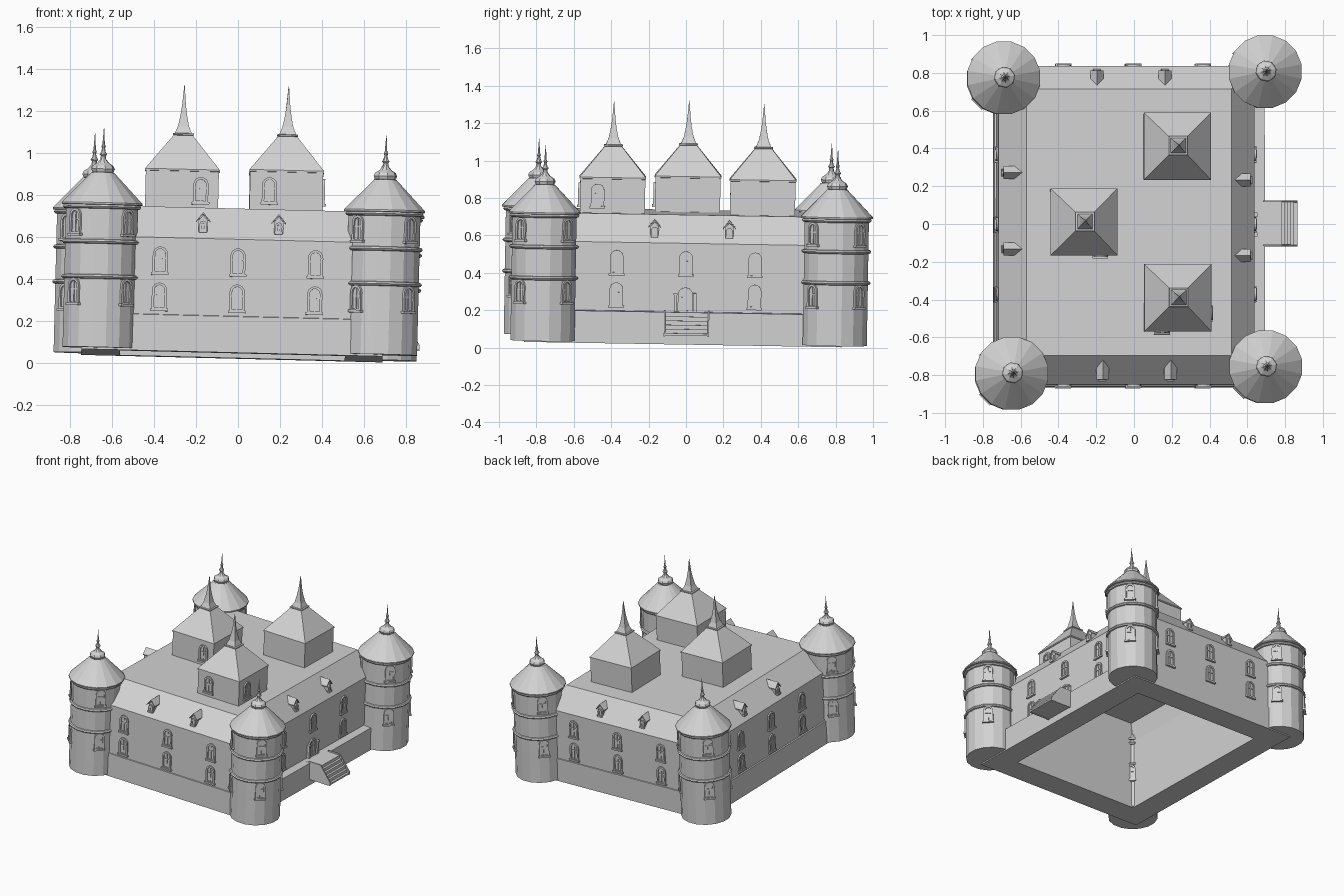
import bpy, bmesh
from math import sin, cos, pi, radians
from mathutils import Matrix, Vector

cube = bpy.data.objects.get("Cube")
if cube:
    bpy.data.objects.remove(cube, do_unlink=True)

stone = bpy.data.materials.new("pale_grey_stone")
stone.use_nodes = True
stone.diffuse_color = (0.65, 0.65, 0.65, 1)
stone.node_tree.nodes["Principled BSDF"].inputs["Base Color"].default_value = (0.65, 0.65, 0.65, 1)

# The whole castle leans very slightly
PIVOT = Vector((0, 0, 0.5))
LEAN = (Matrix.Translation(PIVOT) @ Matrix.Rotation(0.025, 4, 'Y')
        @ Matrix.Rotation(-0.017, 4, 'X') @ Matrix.Translation(-PIVOT))


def skin(bm, loops, matrix=Matrix()):
    """Bridge a chain of point loops and cap both ends."""
    rings = [[bm.verts.new(matrix @ Vector(p)) for p in loop] for loop in loops]
    n = len(rings[0])
    for a, b in zip(rings, rings[1:]):
        for i in range(n):
            j = (i + 1) % n
            bm.faces.new((a[i], a[j], b[j], b[i]))
    bm.faces.new(rings[0][::-1])
    bm.faces.new(rings[-1])


def rect(x0, x1, y0, y1, z):
    return [(x0, y0, z), (x1, y0, z), (x1, y1, z), (x0, y1, z)]


def box(bm, x0, x1, y0, y1, z0, z1, matrix=Matrix()):
    skin(bm, [rect(x0, x1, y0, y1, z0), rect(x0, x1, y0, y1, z1)], matrix)


def ring(r, z, sides, turn):
    return [(r * cos(turn + 2 * pi * i / sides), r * sin(turn + 2 * pi * i / sides), z)
            for i in range(sides)]


def lathe(bm, profile, sides, turn, matrix=Matrix()):
    skin(bm, [ring(r, z, sides, turn) for r, z in profile], matrix)


def finish(name, bm):
    bmesh.ops.recalc_face_normals(bm, faces=bm.faces)
    bm.transform(LEAN)
    mesh = bpy.data.meshes.new(name)
    bm.to_mesh(mesh)
    bm.free()
    mesh.materials.append(stone)
    ob = bpy.data.objects.new(name, mesh)
    bpy.context.collection.objects.link(ob)
    return ob


def facing(x, y, z, angle):
    """Placement whose local -y points along the given compass angle."""
    return Matrix.Translation((x, y, z)) @ Matrix.Rotation(radians(angle + 90), 4, 'Z')


def arch(w, h, y, low=0.0):
    """Round-headed outline in the local xz plane."""
    r = w / 2
    head = [(r * cos(pi * i / 8), y, h - r + r * sin(pi * i / 8)) for i in range(9)]
    return [(-r, y, low), (r, y, low)] + head


def window(bm, matrix, w=0.072, h=0.13):
    inner = w - 0.024
    skin(bm, [arch(w, h, 0.015), arch(w, h, -0.01),
              arch(inner, h - 0.012, -0.01, 0.012), arch(inner, h - 0.012, -0.002, 0.012)], matrix)
    box(bm, -0.003, 0.003, -0.007, 0, 0.01, h - 0.014, matrix)
    box(bm, -inner / 2, inner / 2, -0.007, 0, h * 0.55, h * 0.55 + 0.006, matrix)
    box(bm, -w * 0.58, w * 0.58, -0.016, 0.01, -0.006, 0.006, matrix)


# Hollow main building: cavity, plinth, walls, sloped roof and flat top
bm = bmesh.new()
skin(bm, [rect(-0.53, 0.47, -0.66, 0.66, 0.70),
          rect(-0.55, 0.52, -0.67, 0.66, 0.56),
          rect(-0.55, 0.52, -0.67, 0.66, 0.033),
          rect(-0.735, 0.70, -0.858, 0.84, 0.033),
          rect(-0.73, 0.70, -0.856, 0.84, 0.205),
          rect(-0.72, 0.637, -0.85, 0.835, 0.207),
          rect(-0.72, 0.637, -0.85, 0.835, 0.573),
          rect(-0.574, 0.51, -0.70, 0.712, 0.722)])
finish("main_building", bm)

# Each side: outward angle, wall distance, centre offset, dormer positions, roof depth
SIDES = [(-90, 0.85, (-0.17, 0.19), 0.15), (0, 0.637, (-0.17, 0.23), 0.127),
         (90, 0.835, (-0.20, 0.16), 0.123), (180, 0.72, (-0.135, 0.27), 0.146)]
wall_windows = bmesh.new()
dormers = bmesh.new()
for angle, dist, spots, run in SIDES:
    a = radians(angle)
    out = Vector((cos(a), sin(a), 0))
    along = Vector((abs(sin(a)), abs(cos(a)), 0))

    def place(s, inset, z):
        p = out * (dist - inset) + along * s
        return facing(p.x, p.y, z, angle)

    for s in (-0.37, 0.0, 0.37):
        window(wall_windows, place(s, 0, 0.40))
        if angle != 0 or s:
            window(wall_windows, place(s, 0, 0.228))
    for s in spots:
        m = place(s, 0.032, 0.60)
        back = run - 0.035
        body = [(-0.022, 0), (0.022, 0), (0.022, 0.06), (0, 0.085), (-0.022, 0.06)]
        skin(dormers, [[(x, y, z) for x, z in body] for y in (0, back)], m)
        gable = [(-0.034, 0.05), (0, 0.09), (0.034, 0.05), (0.034, 0.057), (0, 0.099), (-0.034, 0.057)]
        skin(dormers, [[(x, y, z) for x, z in gable] for y in (-0.008, back)], m)
        window(dormers, m @ Matrix.Translation((0, 0, 0.008)), 0.034, 0.05)
finish("wall_windows", wall_windows)
finish("dormers", dormers)

# Entrance door with side posts
bm = bmesh.new()
door = facing(0.637, 0.0, 0.207, 0)
window(bm, door, 0.08, 0.13)
for s in (-0.052, 0.052):
    box(bm, s - 0.008, s + 0.008, -0.02, 0.01, 0, 0.09, door)
    box(bm, s - 0.011, s + 0.011, -0.023, 0.01, 0.09, 0.1, door)
finish("entrance_door", bm)

# Landing and stairs with a sloped underside
bm = bmesh.new()
side = [(0.65, 0.207), (0.79, 0.207)]
STEPS = 5
for i in range(STEPS):
    x, z = 0.79 + 0.017 * i, 0.207 - 0.022 * (i + 1)
    side += [(x, z), (x + 0.017, z)]
side += [(0.875, 0.085), (0.79, 0.085), (0.65, 0.085)]
skin(bm, [[(x, y, z) for x, z in side] for y in (-0.108, 0.122)])
for y in (-0.112, 0.122):
    skin(bm, [[(x, yy, z) for x, z in ((0.69, 0.08), (0.875, 0.08), (0.875, 0.105),
                                       (0.79, 0.217), (0.69, 0.217))] for yy in (y, y + 0.008)])
finish("entrance_stairs", bm)

# Corner towers: body, moulded bands, conical roof, bulb finial
TURN = pi / 16
TOWERS = {"front_right": (-0.653, -0.795), "front_left": (0.692, -0.76),
          "back_right": (-0.695, 0.77), "back_left": (0.69, 0.803)}
for name, (x, y) in TOWERS.items():
    at = Matrix.Translation((x, y, 0))
    bm = bmesh.new()
    lathe(bm, [(0.175, 0.042), (0.175, 0.73)], 16, TURN, at)
    for z in (0.378, 0.545, 0.712):
        lathe(bm, [(0.17, z - 0.012), (0.184, z - 0.008), (0.19, z),
                   (0.184, z + 0.008), (0.17, z + 0.012)], 16, TURN, at)
    finish(name + "_tower_body", bm)

    bm = bmesh.new()
    lathe(bm, [(0.17, 0.718), (0.196, 0.722), (0.196, 0.73), (0.055, 0.875), (0.03, 0.88)], 16, TURN, at)
    finish(name + "_tower_roof", bm)

    bm = bmesh.new()
    lathe(bm, [(0.04, 0.868), (0.052, 0.88), (0.057, 0.893), (0.05, 0.908), (0.028, 0.922),
               (0.014, 0.94), (0.012, 0.955), (0.019, 0.962), (0.012, 0.972), (0.007, 0.99),
               (0.011, 1.0), (0.006, 1.01), (0.001, 1.087)], 8, TURN, at)
    finish(name + "_tower_finial", bm)

    bm = bmesh.new()
    for angle in (-135, -45, 45, 135):
        a = radians(angle)
        for z in (0.245, 0.577):
            window(bm, facing(x + 0.172 * cos(a), y + 0.172 * sin(a), z, angle), 0.07, 0.125)
    finish(name + "_tower_windows", bm)

# Rooftop pavilions with flared four-sided spires
PAVILIONS = {"back": (0.22, 0.405, ()), "middle": (-0.275, 0.004, (-90,)),
             "front": (0.222, -0.398, (-90, 0))}
ROOT2 = 2 ** 0.5
for name, (x, y, faces) in PAVILIONS.items():
    at = Matrix.Translation((x, y, 0))
    bm = bmesh.new()
    box(bm, -0.174, 0.174, -0.174, 0.174, 0.70, 0.912, at)
    for angle in faces:
        a = radians(angle)
        shift = 0.09 if name == "middle" else -0.08
        window(bm, facing(x + 0.174 * cos(a) - shift * sin(a), y + 0.174 * sin(a) + shift * cos(a),
                          0.752, angle), 0.072, 0.125)
    finish(name + "_pavilion_body", bm)

    bm = bmesh.new()
    slope = [(0.17, 0.902), (0.178, 0.904), (0.178, 0.912), (0.046, 1.075), (0.05, 1.078), (0.05, 1.084),
             (0.04, 1.086), (0.026, 1.12), (0.016, 1.17), (0.009, 1.22), (0.001, 1.315)]
    lathe(bm, [(r * ROOT2, z) for r, z in slope], 4, pi / 4, at)
    finish(name + "_pavilion_roof", bm)
